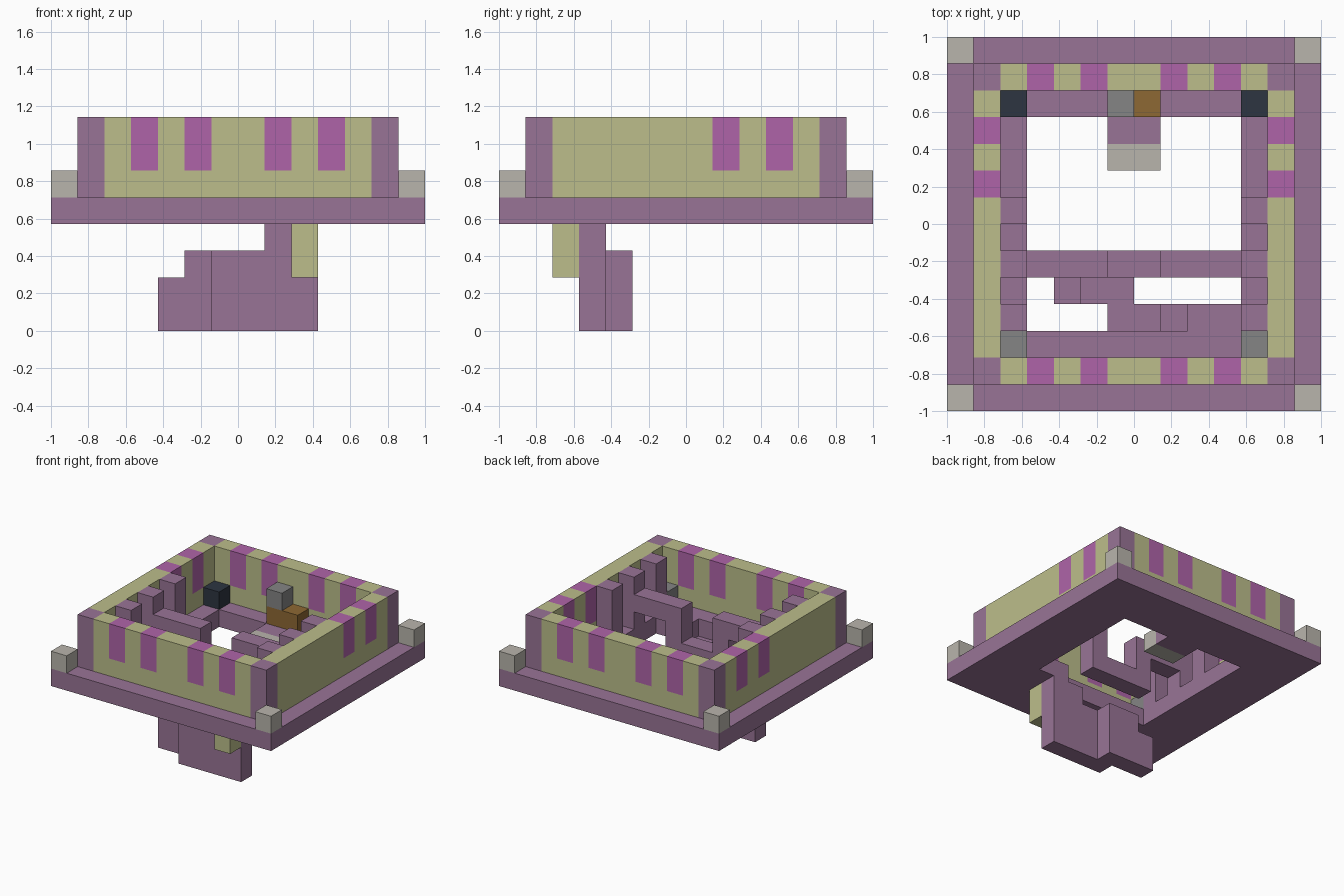
import bpy, bmesh
from mathutils import Vector
from itertools import product

cube = bpy.data.objects.get("Cube")
if cube:
    bpy.data.objects.remove(cube)

UNIT = 1 / 7  # edge of one building block


def linear(c):
    c /= 255
    return c / 12.92 if c <= 0.04045 else ((c + 0.055) / 1.055) ** 2.4


def material(name, r, g, b):
    mat = bpy.data.materials.new(name)
    mat.use_nodes = True
    colour = (linear(r), linear(g), linear(b), 1)
    mat.diffuse_color = colour
    mat.node_tree.nodes["Principled BSDF"].inputs["Base Color"].default_value = colour
    return mat


purple = material("dusty purple", 153, 116, 150)
olive = material("pale olive", 188, 190, 139)
magenta = material("magenta", 175, 100, 169)
stone = material("light stone", 185, 181, 172)
grey = material("mid grey", 133, 133, 133)
dark = material("dark slate", 45, 53, 65)
brown = material("wood brown", 141, 104, 51)


def blocks(name, boxes, mats, rule=lambda c: 0):
    """Merge block ranges (x0,x1,y0,y1,z0,z1) into one skin with no inner faces."""
    cells = set()
    for x0, x1, y0, y1, z0, z1 in boxes:
        cells |= set(product(range(x0, x1), range(y0, y1), range(z0, z1)))
    bm = bmesh.new()
    verts = {}

    def vert(p):
        if p not in verts:
            verts[p] = bm.verts.new(Vector(p) * UNIT)
        return verts[p]

    for cell in sorted(cells):
        for axis, side in product(range(3), (0, 1)):
            near = list(cell)
            near[axis] += 2 * side - 1
            if tuple(near) in cells:
                continue
            u, v = (axis + 1) % 3, (axis + 2) % 3
            ring = []
            for du, dv in ((0, 0), (1, 0), (1, 1), (0, 1)):
                p = list(cell)
                p[axis] += side
                p[u] += du
                p[v] += dv
                ring.append(vert(tuple(p)))
            face = bm.faces.new(ring if side else ring[::-1])
            face.material_index = rule(cell)
    bmesh.ops.dissolve_limit(bm, angle_limit=0.01, verts=bm.verts[:],
                             edges=bm.edges[:], delimit={'MATERIAL'})
    mesh = bpy.data.meshes.new(name)
    bm.to_mesh(mesh)
    bm.free()
    for mat in mats:
        mesh.materials.append(mat)
    obj = bpy.data.objects.new(name, mesh)
    bpy.context.collection.objects.link(obj)
    return obj


def mirrored(box):
    x0, x1, *rest = box
    return [box, (-x1, -x0, *rest)]


# Floor ring, with a small landing on the back edge of the opening
blocks("floor_ring",
       mirrored((4, 7, -7, 7, 4, 5))
       + [(-4, 4, -7, -4, 4, 5), (-4, 4, 4, 7, 4, 5), (-1, 1, 3, 4, 4, 5)],
       [purple])
blocks("landing_edge", [(-1, 1, 2, 3, 4, 5)], [stone])


# Walls: purple corner posts, olive panels, magenta stripes on the upper part
def wall_colour(cell):
    x, y, z = cell
    on_x, on_y = x in (-6, 5), y in (-6, 5)
    if on_x and on_y:
        return 0
    if z >= 6 and on_y and x in (-4, -2, 1, 3):
        return 2
    if z >= 6 and on_x and y in (1, 3):
        return 2
    return 1


blocks("walls",
       mirrored((5, 6, -6, 6, 5, 8)) + [(-5, 5, -6, -5, 5, 8), (-5, 5, 5, 6, 5, 8)],
       [purple, olive, magenta], wall_colour)

# Stone blocks on the outer corners of the floor
for side, y in product(("left", "right"), (-7, 6)):
    x = 6 if side == "left" else -7
    end = "front" if y < 0 else "back"
    blocks(f"{end}_{side}_corner_block", [(x, x + 1, y, y + 1, 5, 6)], [stone])

# Inner pillars along both side walls
for side, x in (("left", 4), ("right", -5)):
    blocks(f"{side}_pillars", [(x, x + 1, y, y + 1, 5, 8) for y in (-4, -2, 0)], [purple])
    blocks(f"{side}_back_chest", [(x, x + 1, 4, 5, 5, 6)], [dark])
    blocks(f"{side}_front_chest", [(x, x + 1, -5, -4, 5, 6)], [grey])

# Sunken beam: arms at the sides, legs, and a low middle
blocks("cross_beam",
       mirrored((2, 4, -2, -1, 6, 7)) + mirrored((1, 2, -2, -1, 4, 7))
       + [(-1, 1, -2, -1, 4, 5)], [purple])

# Bench with one block on top
blocks("bench", [(-1, 1, 4, 5, 5, 6)], [brown])
blocks("bench_block", [(-1, 0, 4, 5, 6, 7)], [grey])

# Stairs leading down below the floor
blocks("stairs",
       [(-3, -2, -3, -2, 0, 2), (-2, 0, -3, -2, 0, 3), (-1, 1, -4, -3, 0, 3),
        (1, 2, -4, -3, 0, 4), (2, 3, -4, -3, 0, 5), (3, 4, -4, -3, 4, 5)], [purple])
blocks("stair_support", [(2, 3, -5, -4, 2, 4)], [olive])
